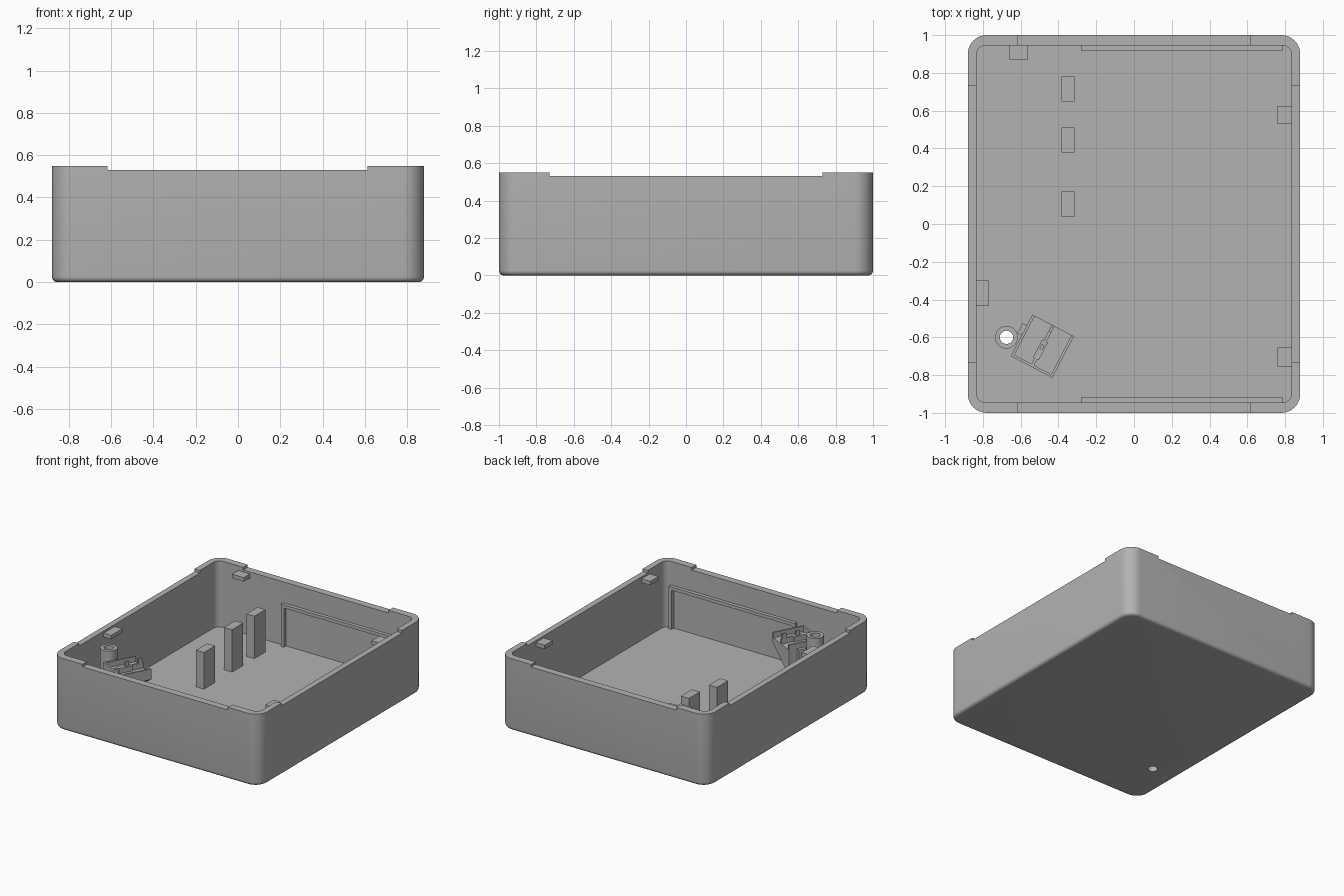
import bpy, bmesh, math
from mathutils import Matrix, Vector

if "Cube" in bpy.data.objects:
    bpy.data.objects.remove(bpy.data.objects["Cube"])

grey = bpy.data.materials.new("plain_grey")
grey.diffuse_color = (0.45, 0.45, 0.45, 1)
grey.use_nodes = True
grey.node_tree.nodes["Principled BSDF"].inputs["Base Color"].default_value = grey.diffuse_color


def finish(name, bm, smooth=False):
    bmesh.ops.recalc_face_normals(bm, faces=bm.faces[:])
    me = bpy.data.meshes.new(name)
    bm.to_mesh(me)
    bm.free()
    me.materials.append(grey)
    ob = bpy.data.objects.new(name, me)
    bpy.context.collection.objects.link(ob)
    if smooth:
        select(ob)
        bpy.ops.object.shade_smooth_by_angle(angle=math.radians(35))
    return ob


def select(ob):
    bpy.ops.object.select_all(action='DESELECT')
    ob.select_set(True)
    bpy.context.view_layer.objects.active = ob


def box(name, x0, x1, y0, y1, z0, z1, matrix=None):
    bm = bmesh.new()
    bmesh.ops.create_cube(bm, size=1)
    for v in bm.verts:
        v.co = Vector(((x0 + x1) / 2 + v.co.x * (x1 - x0),
                       (y0 + y1) / 2 + v.co.y * (y1 - y0),
                       (z0 + z1) / 2 + v.co.z * (z1 - z0)))
    if matrix:
        bm.transform(matrix)
    return finish(name, bm)


def cylinder(name, x, y, r, z0, z1):
    bm = bmesh.new()
    bmesh.ops.create_cone(bm, cap_ends=True, segments=40, radius1=r, radius2=r,
                          depth=z1 - z0,
                          matrix=Matrix.Translation((x, y, (z0 + z1) / 2)))
    return finish(name, bm, True)


def cut(ob, cutter):
    select(ob)
    mod = ob.modifiers.new("cut", 'BOOLEAN')
    mod.operation = 'DIFFERENCE'
    mod.solver = 'EXACT'
    mod.object = cutter
    bpy.ops.object.modifier_apply(modifier=mod.name)


def ring(bm, hx, hy, r, z, n=10):
    """Rounded rectangle loop of vertices."""
    verts = []
    for k, (sx, sy) in enumerate(((1, 1), (-1, 1), (-1, -1), (1, -1))):
        for i in range(n + 1):
            a = math.pi / 2 * (k + i / n)
            verts.append(bm.verts.new((sx * (hx - r) + r * math.cos(a),
                                       sy * (hy - r) + r * math.sin(a), z)))
    return verts


# Open tray: filleted underside, outer wall, rim, inner wall, floor
HX, HY, H, FLOOR, F = 0.88, 1.0, 0.55, 0.045, 0.025
IX, IY = 0.835, 0.945
bm = bmesh.new()
rings = []
for i in range(6):
    a = math.pi / 2 * i / 5
    d = F * (1 - math.sin(a))
    rings.append(ring(bm, HX - d, HY - d, 0.1 - d, F * (1 - math.cos(a))))
rings.append(ring(bm, HX, HY, 0.1, H))
rings.append(ring(bm, IX, IY, 0.05, H))
rings.append(ring(bm, IX, IY, 0.05, FLOOR))
for lo, hi in zip(rings, rings[1:]):
    for i in range(len(lo)):
        j = (i + 1) % len(lo)
        bm.faces.new((lo[i], lo[j], hi[j], hi[i]))
bm.faces.new(rings[0])
bm.faces.new(rings[-1])
tray = finish("tray", bm)

# Screw boss with a through hole, and shallow rim notches on all four sides
BX, BY = -0.675, -0.6
boss = cylinder("screw_boss", BX, BY, 0.06, FLOOR - 0.01, 0.51)
cutters = [box("notch_cutter_front_back", -0.618, 0.613, -1.2, 1.2, 0.53, 0.7),
           box("notch_cutter_sides", -1.1, 1.1, -0.73, 0.73, 0.53, 0.7),
           cylinder("hole_cutter", BX, BY, 0.035, -0.1, 0.7)]
for c in cutters:
    cut(tray, c)
cut(boss, cutters[2])
for c in cutters:
    bpy.data.objects.remove(c)
for ob in (tray, boss):
    select(ob)
    bpy.ops.object.shade_smooth_by_angle(angle=math.radians(35))

# Snap tabs under the rim
E = 0.005
for i, (x0, x1, y0, y1) in enumerate(((-0.66, -0.56, 0.87, IY + E),
                                      (-IX - E, -0.77, -0.435, -0.30),
                                      (0.76, IX + E, 0.53, 0.625),
                                      (0.76, IX + E, -0.755, -0.655))):
    box(f"snap_tab_{i + 1}", x0, x1, y0, y1, 0.485, 0.515)

# Support posts
for i, (y, top) in enumerate(((0.105, 0.325), (0.445, 0.37), (0.715, 0.37))):
    box(f"support_post_{i + 1}", -0.383, -0.315, y - 0.067, y + 0.067, FLOOR - E, top)

# Raised three-sided frames on the front and back inner walls
for side, s in (("front", -1), ("back", 1)):
    y0, y1 = sorted((s * 0.918, s * (IY + E)))
    box(f"{side}_frame_top", -0.28, 0.79, y0, y1, 0.345, 0.37)
    box(f"{side}_frame_left", -0.28, -0.255, y0, y1, FLOOR - E, 0.345)
    box(f"{side}_frame_right", 0.765, 0.79, y0, y1, FLOOR - E, 0.345)

# Tilted holder beside the boss: wedge body, thin walls and a clip rib
M = Matrix.Translation((-0.485, -0.647, 0)) @ Matrix.Rotation(math.radians(-27.6), 4, 'Z')
S = 0.124
bm = bmesh.new()
ends = [[bm.verts.new((u, v, z)) for u, z in
         ((-S, 0.2), (S, 0.36), (S, 0.40), (-S, 0.40))] for v in (-S, S)]
for e in ends:
    bm.faces.new(e)
for i in range(4):
    j = (i + 1) % 4
    bm.faces.new((ends[0][i], ends[0][j], ends[1][j], ends[1][i]))
bm.transform(M)
finish("holder_body", bm)
T = 0.014
box("holder_left_wall", -S, -S + T, -S, S, 0.39, 0.44, M)
box("holder_right_wall", S - T, S, -S, S, 0.39, 0.44, M)
box("holder_front_wall", -S, S, -S, -S + T, 0.39, 0.44, M)
box("holder_rib", -0.008, 0.008, -S, S, 0.39, 0.44, M)
box("holder_clip", -0.017, 0.017, -0.075, 0.03, 0.39, 0.44, M)
for i, v in enumerate((-0.02, 0.085)):
    box(f"holder_prong_{i + 1}", -0.008, 0.008, v, v + 0.03, 0.43, 0.475, M)
box("holder_bridge", -0.15, -S + E, 0.0, 0.06, 0.22, 0.40, M)
